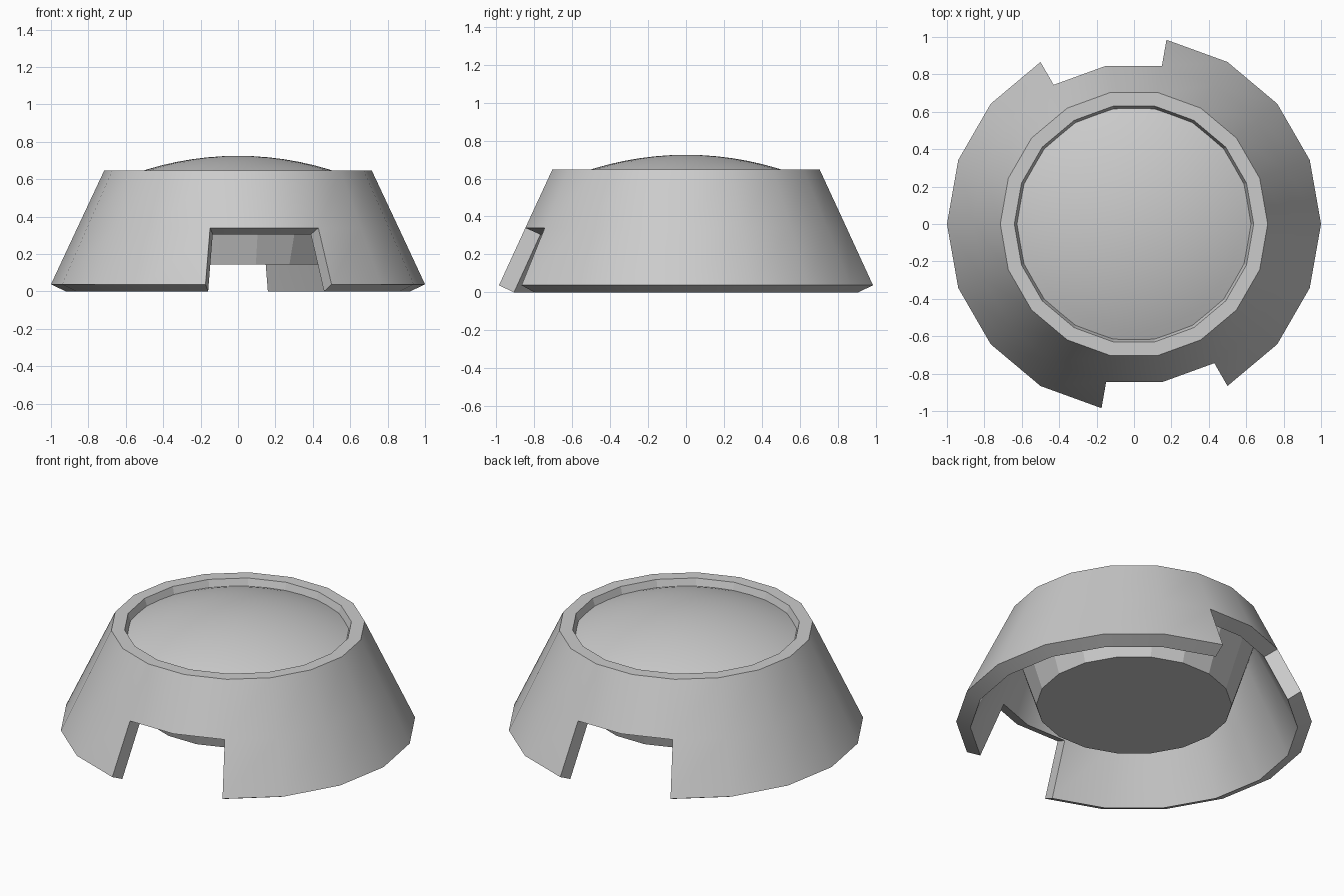
import bpy, bmesh, math

if "Cube" in bpy.data.objects:
    bpy.data.objects.remove(bpy.data.objects["Cube"])

SIDES = 18
NOTCHES = {4, 5, 13, 14}   # segments left open at the base, back and front


def finish(bm, name, smooth_angle=None):
    bmesh.ops.remove_doubles(bm, verts=bm.verts, dist=1e-5)
    bmesh.ops.recalc_face_normals(bm, faces=bm.faces)
    me = bpy.data.meshes.new(name)
    bm.to_mesh(me)
    bm.free()
    ob = bpy.data.objects.new(name, me)
    bpy.context.collection.objects.link(ob)
    if smooth_angle:
        bpy.ops.object.select_all(action='DESELECT')
        bpy.context.view_layer.objects.active = ob
        ob.select_set(True)
        bpy.ops.object.shade_smooth_by_angle(angle=math.radians(smooth_angle))
    return ob


def point(p, i, n):
    a = 2 * math.pi * i / n
    return (p[0] * math.cos(a), p[0] * math.sin(a), p[1])


def strip(bm, p, q, i, n):
    """One segment of the band between two profile points."""
    pts = [point(p, i, n), point(q, i, n), point(q, i + 1, n), point(p, i + 1, n)]
    if p[0] == 0:
        pts = pts[:3]
    elif q[0] == 0:
        pts = [pts[0], pts[1], pts[3]]
    bm.faces.new([bm.verts.new(c) for c in pts])


def lathe(name, profile, n, smooth_angle=None):
    bm = bmesh.new()
    for p, q in zip(profile, profile[1:]):
        for i in range(n):
            strip(bm, p, q, i, n)
    return finish(bm, name, smooth_angle)


# Sloped outer shell with two notches
o0, o1, o2 = (1.0, 0.038), (0.859, 0.34), (0.715, 0.647)
i0, i1, i2 = (0.92, 0.0), (0.779, 0.305), (0.672, 0.53)
rim = (0.64, 0.647)
bm = bmesh.new()
for i in range(SIDES):
    bands = [(o1, o2), (o2, rim), (rim, i2), (i2, i1)]
    if i in NOTCHES:
        bands.append((i1, o1))
    else:
        bands += [(i1, i0), (i0, o0), (o0, o1)]
        # notch side walls
        for edge, neighbour in ((i, i - 1), (i + 1, i + 1)):
            if neighbour % SIDES in NOTCHES:
                bm.faces.new([bm.verts.new(point(p, edge, SIDES)) for p in (o0, o1, i1, i0)])
    for p, q in bands:
        strip(bm, p, q, i, SIDES)
finish(bm, "outer_shell", 30)

# Faceted cup hanging inside the shell
lathe("inner_cup", [(0, 0.22), (0.50, 0.22), rim, (0.68, 0.545), (0.55, 0.145), (0, 0.145)], SIDES)

# Shallow dome resting in the cup
R, edge = 1.666, 0.645
amax = math.asin(edge / R)
arc = [(R * math.sin(amax * k / 8), 0.725 - R * (1 - math.cos(amax * k / 8))) for k in range(9)]
lathe("dome", arc[::-1], 36, 30)
for f in bpy.data.objects["dome"].data.polygons:
    if f.normal.z < 0:
        bpy.data.objects["dome"].data.flip_normals()
        break
